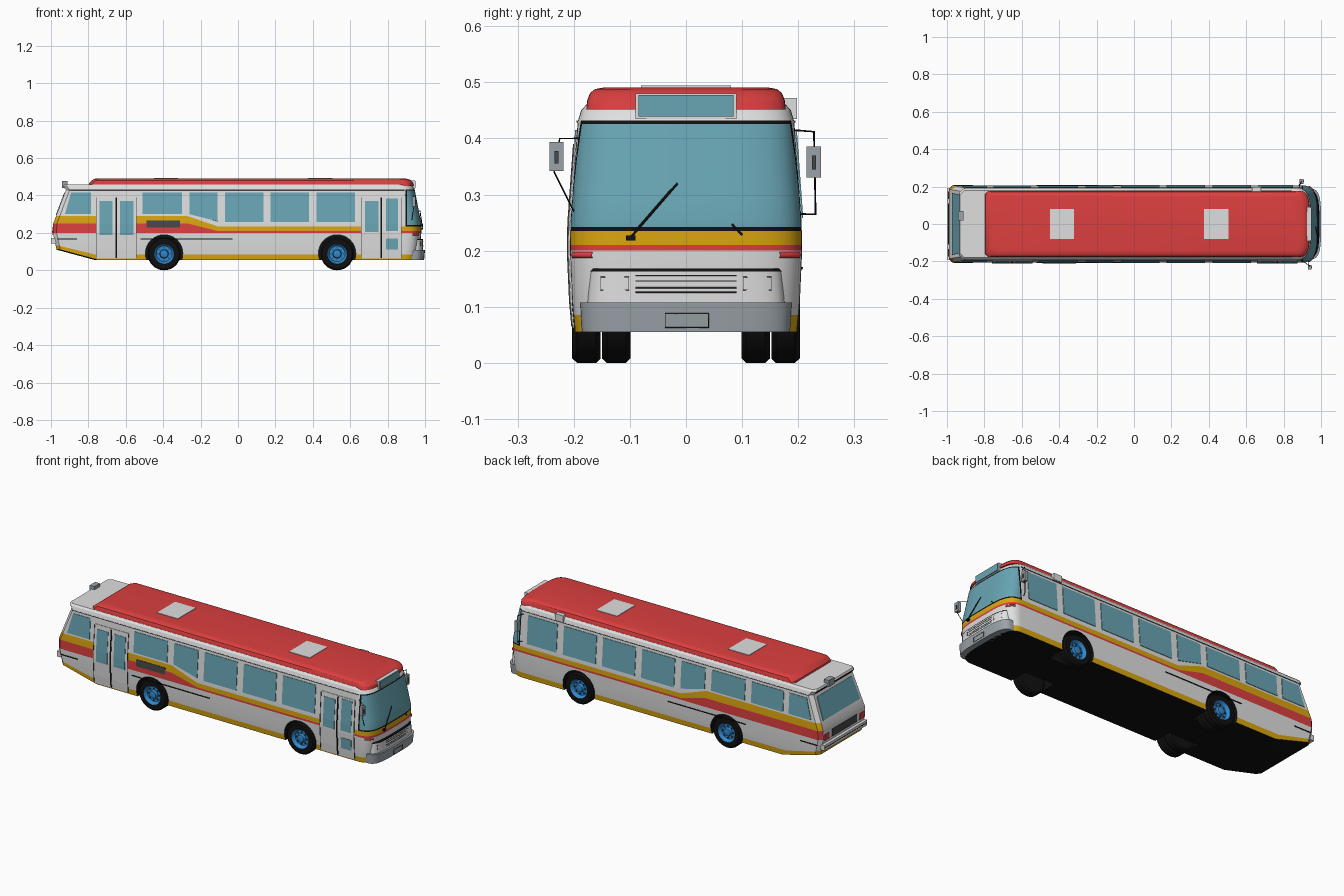
import bpy, bmesh
from math import sin, cos, pi, radians
from mathutils import Vector, Matrix

if "Cube" in bpy.data.objects:
    bpy.data.objects.remove(bpy.data.objects["Cube"])

COLOURS = {
    "white": (.74, .74, .74), "red": (.72, .05, .05), "yellow": (.70, .38, .005),
    "glass": (.14, .38, .46), "black": (.005, .005, .005), "grey": (.33, .37, .40),
    "dark_grey": (.06, .065, .07), "rim_blue": (.03, .25, .62),
}
MATS, IDX = [], {}
for key, rgb in COLOURS.items():
    m = bpy.data.materials.new(key)
    m.use_nodes = True
    m.diffuse_color = (*rgb, 1)
    m.node_tree.nodes["Principled BSDF"].inputs["Base Color"].default_value = (*rgb, 1)
    IDX[key] = len(MATS)
    MATS.append(m)

# Body levels: height, half width, rear x, front x
LEVELS = [(.055, .198, -.765, .965), (.11, .203, -.97, .972), (.20, .207, -.99, .98),
          (.25, .206, -.988, .98), (.43, .193, -.92, .945), (.45, .187, -.935, .935),
          (.46, .178, -.93, .925)]


def at(z, col):
    for a, b in zip(LEVELS, LEVELS[1:]):
        if z <= b[0]:
            return a[col] + (b[col] - a[col]) * (z - a[0]) / (b[0] - a[0])
    return LEVELS[-1][col]


def finish(name, bm, mat=None, smooth=True):
    bmesh.ops.recalc_face_normals(bm, faces=bm.faces)
    me = bpy.data.meshes.new(name)
    bm.to_mesh(me)
    bm.free()
    ob = bpy.data.objects.new(name, me)
    bpy.context.collection.objects.link(ob)
    for m in ([MATS[IDX[mat]]] if mat else MATS):
        me.materials.append(m)
    if smooth:
        bpy.ops.object.select_all(action='DESELECT')
        ob.select_set(True)
        bpy.context.view_layer.objects.active = ob
        bpy.ops.object.shade_smooth_by_angle(angle=radians(30))
    return ob


def plan(hw, xr, xf, d, n=24):
    """Plan outline with chamfered rear corners and a rounded front."""
    pts = [(xr + .02, -hw), (xr, -hw + .02), (xr, hw - .02), (xr + .02, hw)]
    for i in range(n + 1):
        t = pi / 2 - pi * i / n
        y = hw * abs(sin(t)) ** .5 * (1 if t > 0 else -1)
        pts.append((xf - d * (1 - abs(cos(t)) ** .7), y))
    return pts


def loft(levels, d):
    bm = bmesh.new()
    rings = [[bm.verts.new((x, y, z)) for x, y in plan(hw, xr, xf, d)]
             for z, hw, xr, xf in levels]
    for a, b in zip(rings, rings[1:]):
        for i in range(len(a)):
            j = (i + 1) % len(a)
            bm.faces.new((a[i], a[j], b[j], b[i]))
    bm.faces.new(rings[0])
    bm.faces.new(rings[-1])
    return bm


def cut(bm, co, no):
    bmesh.ops.bisect_plane(bm, geom=bm.verts[:] + bm.edges[:] + bm.faces[:],
                           plane_co=co, plane_no=no, dist=1e-5)


def panel(name, pts, mat, side, off=.002):
    """Thin plate on side -1, side 1 or the rear (0), following the body."""
    bm = bmesh.new()
    bm.faces.new([bm.verts.new((u, 0, z)) for u, z in pts])
    for lv in LEVELS[1:-1]:
        cut(bm, (0, 0, lv[0]), (0, 0, 1))
    for v in bm.verts:
        u, z = v.co.x, v.co.z
        v.co = (u, side * (at(z, 1) + off), z) if side else (at(z, 2) - off, u, z)
    ob = finish(name, bm, mat, False)
    mod = ob.modifiers.new("thickness", 'SOLIDIFY')
    mod.thickness, mod.offset = .003, 0
    return ob


def rect(a, b, lo, hi):
    return [(a, lo), (b, lo), (b, hi), (a, hi)]


def box(name, lo, hi, mat):
    bm = bmesh.new()
    lo, hi = Vector(lo), Vector(hi)
    bmesh.ops.create_cube(bm, size=1, matrix=Matrix.Translation((lo + hi) / 2)
                          @ Matrix.Diagonal((*(hi - lo), 1)))
    return finish(name, bm, mat, False)


def tube(name, pts, r, mat="black", closed=False):
    cu = bpy.data.curves.new(name, 'CURVE')
    cu.dimensions, cu.bevel_depth, cu.bevel_resolution = '3D', r, 1
    sp = cu.splines.new('POLY')
    sp.points.add(len(pts) - 1)
    for p, co in zip(sp.points, pts):
        p.co = (*co, 1)
    sp.use_cyclic_u = closed
    cu.materials.append(MATS[IDX[mat]])
    ob = bpy.data.objects.new(name, cu)
    bpy.context.collection.objects.link(ob)


def lathe(bm, profile, centre, side, mats, n=32):
    """Spin (radius, outward y) points about the axle."""
    rings = [[bm.verts.new((centre[0] + r * cos(2 * pi * i / n), side * y,
                            centre[1] + r * sin(2 * pi * i / n))) for i in range(n)]
             for r, y in profile]
    for k, (a, b) in enumerate(zip(rings, rings[1:])):
        for i in range(n):
            f = bm.faces.new((a[i], a[(i + 1) % n], b[(i + 1) % n], b[i]))
            f.material_index = IDX[mats[k]]
    for ring, m in ((rings[0], mats[0]), (rings[-1], mats[-1])):
        bm.faces.new(ring).material_index = IDX[m]


# Body shell, with stripes and windscreen cut into it
def ramp(x, hi, lo):
    return hi + (lo - hi) * min(1, max(0, (x + .27) / .16))


bm = loft(LEVELS, .09)
for z in (.085, .20, .21, .235, .242, .25, .29, .426, .432):
    cut(bm, (0, 0, z), (0, 0, 1))
for x in (-.765, -.27, -.11, .895, .903):
    cut(bm, (x, 0, 0), (1, 0, 0))
for hi, lo in ((.29, .235), (.25, .21)):
    cut(bm, (-.27, 0, hi), (hi - lo, 0, .16))
cut(bm, (-.765, 0, .085), (.24, 0, 1))
bm.normal_update()
bmesh.ops.recalc_face_normals(bm, faces=bm.faces)
for f in bm.faces:
    c, nrm = f.calc_center_median(), f.normal
    col = "white"
    if nrm.z < -.5:
        col = "black"
    elif c.x > .895 and .235 < c.z < .432:
        col = "glass" if c.x > .903 and .242 < c.z < .426 else "black"
    elif c.z < .085 + .24 * max(0, -.765 - c.x):
        col = "yellow"
    elif c.z > .2 and nrm.x > -.8 and c.z < ramp(c.x, .29, .235):
        col = "red" if c.z < ramp(c.x, .25, .21) else "yellow"
    f.material_index = IDX[col]
body = finish("body", bm, smooth=False)

# Wheel arches
AXLES = {"rear": -.395, "front": .53}
for name, x in AXLES.items():
    for s in (-1, 1):
        bm = bmesh.new()
        lathe(bm, [(.1, .09), (.1, .26)], (x, .09), s, ["black"])
        cutter = finish("arch_cutter", bm, smooth=False)
        cutter.hide_render = True
        mod = body.modifiers.new("arch", 'BOOLEAN')
        mod.operation, mod.solver, mod.object = 'DIFFERENCE', 'EXACT', cutter
        bpy.context.view_layer.objects.active = body
        bpy.ops.object.modifier_apply(modifier=mod.name)
        bpy.data.objects.remove(cutter)
bpy.ops.object.select_all(action='DESELECT')
body.select_set(True)
bpy.context.view_layer.objects.active = body
bpy.ops.object.shade_smooth_by_angle(angle=radians(25))

# Wheels, doubled at the rear
TYRE = [(.05, .152), (.08, .152), (.088, .16), (.088, .194), (.08, .203), (.054, .203)]
RIM = [(.05, .198), (.042, .185), (.024, .185), (.02, .2), (.008, .203)]
for name, x in AXLES.items():
    for s, label in ((-1, "right"), (1, "left")):
        bm = bmesh.new()
        lathe(bm, TYRE + RIM, (x, .088), s, ["black"] * 5 + ["rim_blue"] * 5)
        if name == "rear":
            lathe(bm, [(r, y - .053) for r, y in TYRE], (x, .088), s, ["black"] * 5)
        for i in range(8):
            a = pi * i / 4
            lathe(bm, [(.004, .18), (.004, .192)],
                  (x + .033 * cos(a), .088 + .033 * sin(a)), s, ["dark_grey"], 6)
        finish(f"{name}_{label}_wheel", bm)

# Roof cap and hatches
finish("roof_cap", loft([(.452, .178, -.80, .94), (.468, .176, -.795, .937),
                         (.481, .171, -.78, .925), (.488, .162, -.77, .91),
                         (.491, .145, -.76, .89)], .06), "red")
for i, x in enumerate((-.385, .44)):
    box(f"roof_hatch_{i}", (x - .065, -.08, .485), (x + .065, .08, .494), "white")

# Side windows, shared by both sides
for s, label in ((-1, "right"), (1, "left")):
    panel(f"{label}_quarter_window",
          [(-.925, .30), (-.785, .30), (-.785, .415), (-.893, .415)], "glass", s)
    panel(f"{label}_sloped_window",
          [(-.26, .30), (-.11, .262), (-.11, .415), (-.26, .415)], "glass", s)
    spans = [(-.51, -.30, .30), (-.07, .135, .258), (.175, .38, .258), (.42, .625, .258)]
    if s > 0:
        spans += [(-.75, -.55, .30), (.665, .85, .258)]
    for i, (a, b, lo) in enumerate(spans):
        panel(f"{label}_window_{i}", rect(a, b, lo, .415), "glass", s)
    panel(f"{label}_trim_line", rect(-.52, -.03, .166, .171), "black", s, .001)
    panel(f"{label}_rear_trim_line", rect(-.965, -.86, .166, .171), "black", s, .001)
    panel(f"{label}_gutter", rect(-.90, .89, .428, .4315), "dark_grey", s, .001)
panel("engine_vent", rect(-.49, -.31, .23, .267), "dark_grey", -1, .003)

# Doors on the right side
for name, a, b, panes in (
        ("rear_door", -.757, -.545, [(-.74, -.67, .19, .37), (-.63, -.56, .19, .37)]),
        ("front_door", .66, .872, [(.68, .75, .205, .37), (.79, .855, .21, .385),
                                   (.79, .855, .11, .17)])):
    panel(name, rect(a, b, .062, .395), "white", -1)
    mid = (a + b) / 2
    for i, x in enumerate((a, mid, b)):
        w = .004 if i == 1 else .0015
        panel(f"{name}_seam_{i}", rect(x - w, x + w, .065, .39),
              "black" if i == 1 else "dark_grey", -1, .004)
    for i, p in enumerate(panes):
        panel(f"{name}_pane_{i}", rect(*p), "glass", -1, .004)

# Front bumper, nose panel and its details
finish("front_bumper", loft([(.055, .186, .89, .995), (.108, .189, .89, 1.0)], .06), "grey")
finish("nose_panel", loft([(.106, .176, .89, .99), (.163, .172, .89, .99)], .05), "white")
finish("nose_shadow_line", loft([(.163, .173, .89, .99), (.168, .171, .89, .988)], .05), "black")


def nose(y, z, xf=.99, hw=.175, d=.05):
    c = (1 - (y / hw) ** 4) ** .5
    return (xf - d * (1 - c ** .7), y, z)


for i, z in enumerate((.126, .134, .146, .156)):
    tube(f"nose_slat_{i}", [nose(y, z) for y in (-.09, -.05, 0, .05, .09)], .0012, "dark_grey")
for s, label in ((-1, "right"), (1, "left")):
    tube(f"{label}_headlight_frame",
         [nose(s * y, z) for y, z in rect(.102, .152, .13, .153)], .001, "dark_grey", True)
    tube(f"{label}_front_lamp",
         [nose(s * y, .192, .978, .207, .09) for y in (.165, .178, .19, .2)], .006, "red")
tube("number_plate_frame", [(1.0, y, z) for y, z in rect(-.037, .04, .063, .088)],
     .001, "dark_grey", True)

# Destination sign
box("sign_housing", (.82, -.09, .435), (.945, .09, .48), "white")
box("sign_glass", (.942, -.085, .439), (.95, .085, .477), "glass")

# Wipers
for i, (a, b) in enumerate((((-.10, .222), (-.015, .32)), ((-.09, .235), (-.025, .31)),
                            ((.082, .247), (.1, .228)))):
    tube(f"wiper_{i}", [(at(z, 3) + .006, y, z) for y, z in (a, b)], .002)
box("wiper_pivot", (.975, -.107, .218), (.99, -.09, .227), "black")

# Mirrors on their arms
box("right_mirror", (.93, -.243, .342), (.95, -.218, .394), "grey")
box("left_mirror", (.885, .215, .33), (.905, .241, .386), "grey")
box("right_mirror_inset", (.949, -.234, .355), (.953, -.227, .378), "dark_grey")
box("left_mirror_inset", (.904, .225, .345), (.908, .232, .37), "dark_grey")
tube("right_mirror_arm", [(.89, -.19, .40), (.94, -.225, .40), (.94, -.235, .34),
                          (.93, -.2, .27)], .0015)
tube("left_mirror_arm", [(.88, .19, .415), (.895, .228, .412), (.895, .231, .265),
                         (.88, .203, .265)], .002)

# Rear end
panel("rear_window", [(-.165, .295), (.165, .295), (.155, .415), (-.155, .415)], "glass", 0)
panel("rear_grille", rect(-.11, .11, .19, .232), "dark_grey", 0)
for s, label in ((-1, "right"), (1, "left")):
    panel(f"{label}_tail_lamp", rect(s * .135, s * .175, .19, .225), "red", 0)
box("rear_bumper", (-1.0, -.19, .142), (-.96, .19, .172), "white")
tube("rear_bumper_strip", [(-.999, -.185, .157), (-.999, .185, .157)], .002)
box("rear_camera_box", (-.942, .02, .44), (-.912, .07, .478), "grey")

# Air intake on the left roof edge
box("roof_edge_intake", (.63, .165, .435), (.68, .198, .472), "white")
